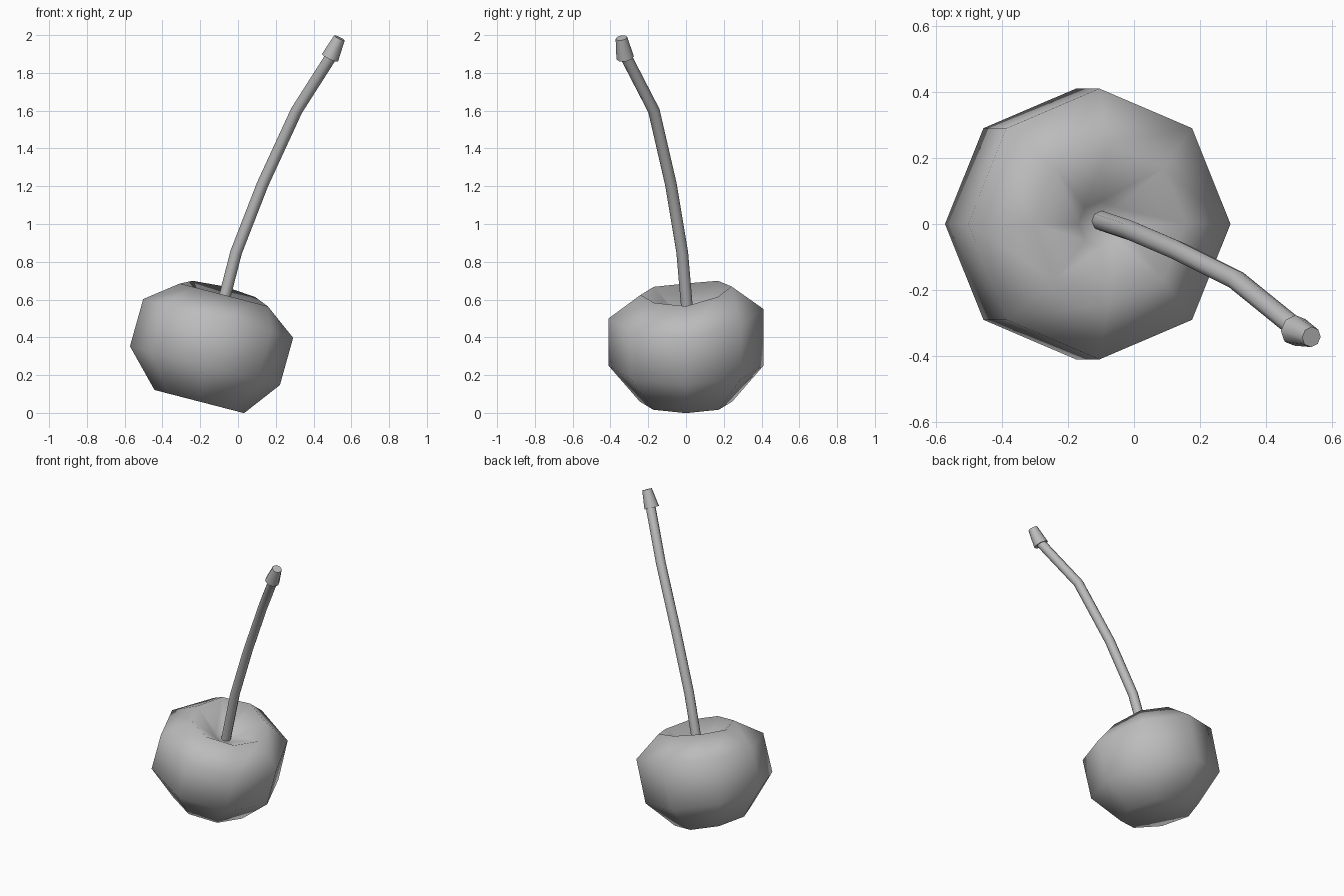
import bpy, bmesh, math
from mathutils import Vector, Matrix

cube = bpy.data.objects.get("Cube")
if cube:
    bpy.data.objects.remove(cube, do_unlink=True)

SIDES = 8
grey = bpy.data.materials.new("plain_grey")
grey.use_nodes = True
grey.diffuse_color = (0.5, 0.5, 0.5, 1)
grey.node_tree.nodes["Principled BSDF"].inputs["Base Color"].default_value = (0.5, 0.5, 0.5, 1)


def ring(bm, centre, rotation, radius):
    """Octagonal ring of vertices in the plane turned by rotation."""
    verts = []
    for i in range(SIDES):
        a = math.tau * i / SIDES
        p = Vector((math.cos(a), math.sin(a), 0)) * radius
        verts.append(bm.verts.new(centre + rotation @ p))
    return verts


def skin(bm, rings):
    for low, high in zip(rings, rings[1:]):
        for i in range(SIDES):
            j = (i + 1) % SIDES
            bm.faces.new((low[i], low[j], high[j], high[i]))


def finish(bm, name, angle):
    bmesh.ops.recalc_face_normals(bm, faces=bm.faces)
    mesh = bpy.data.meshes.new(name)
    bm.to_mesh(mesh)
    bm.free()
    mesh.materials.append(grey)
    obj = bpy.data.objects.new(name, mesh)
    bpy.context.collection.objects.link(obj)
    bpy.ops.object.select_all(action='DESELECT')
    obj.select_set(True)
    bpy.context.view_layer.objects.active = obj
    bpy.ops.object.shade_smooth_by_angle(angle=math.radians(angle))


def tube(name, path, radii, angle):
    """Capped tube through the path points, square to the path."""
    bm = bmesh.new()
    pts = [Vector(p) for p in path]
    rings = []
    for i, p in enumerate(pts):
        d = pts[min(i + 1, len(pts) - 1)] - pts[max(i - 1, 0)]
        turn = Vector((0, 0, 1)).rotation_difference(d).to_matrix()
        rings.append(ring(bm, p, turn, radii[i]))
    skin(bm, rings)
    bm.faces.new(rings[0])
    bm.faces.new(rings[-1])
    finish(bm, name, angle)


# Fruit: tilted octagonal body with a dimple; the upper back is raised
bm = bmesh.new()
tilt = Matrix.Rotation(math.radians(14.5), 3, 'Y')
profile = [  # centre x, centre z, radius, lift at the back
    (-0.205, 0.06, 0.245, 0.0),
    (-0.175, 0.25, 0.41, 0.0),
    (-0.105, 0.50, 0.41, 0.05),
    (-0.075, 0.625, 0.24, 0.045),
    (-0.10, 0.53, 0.07, 0.0),
]
rings = []
for x, z, radius, lift in profile:
    verts = ring(bm, Vector((x, 0, z)), tilt, radius)
    for v in verts:
        v.co.z += lift * max(0, v.co.y) / radius
    rings.append(verts)
skin(bm, rings)
bm.faces.new(rings[0])
dimple = bm.verts.new((-0.105, 0.01, 0.5))
for i in range(SIDES):
    bm.faces.new((rings[-1][i], rings[-1][(i + 1) % SIDES], dimple))
finish(bm, "fruit", 180)

# Stem: a thin curved stalk leaning to the front left
tube("stem",
     [(-0.1, 0.01, 0.5), (-0.01, -0.02, 0.85), (0.13, -0.08, 1.21),
      (0.31, -0.17, 1.6), (0.495, -0.32, 1.89)],
     [0.031] * 5, 60)

# Stem tip: flared knob that narrows upward
tube("stem_tip", [(0.487, -0.322, 1.88), (0.537, -0.342, 1.985)], [0.047, 0.031], 60)
